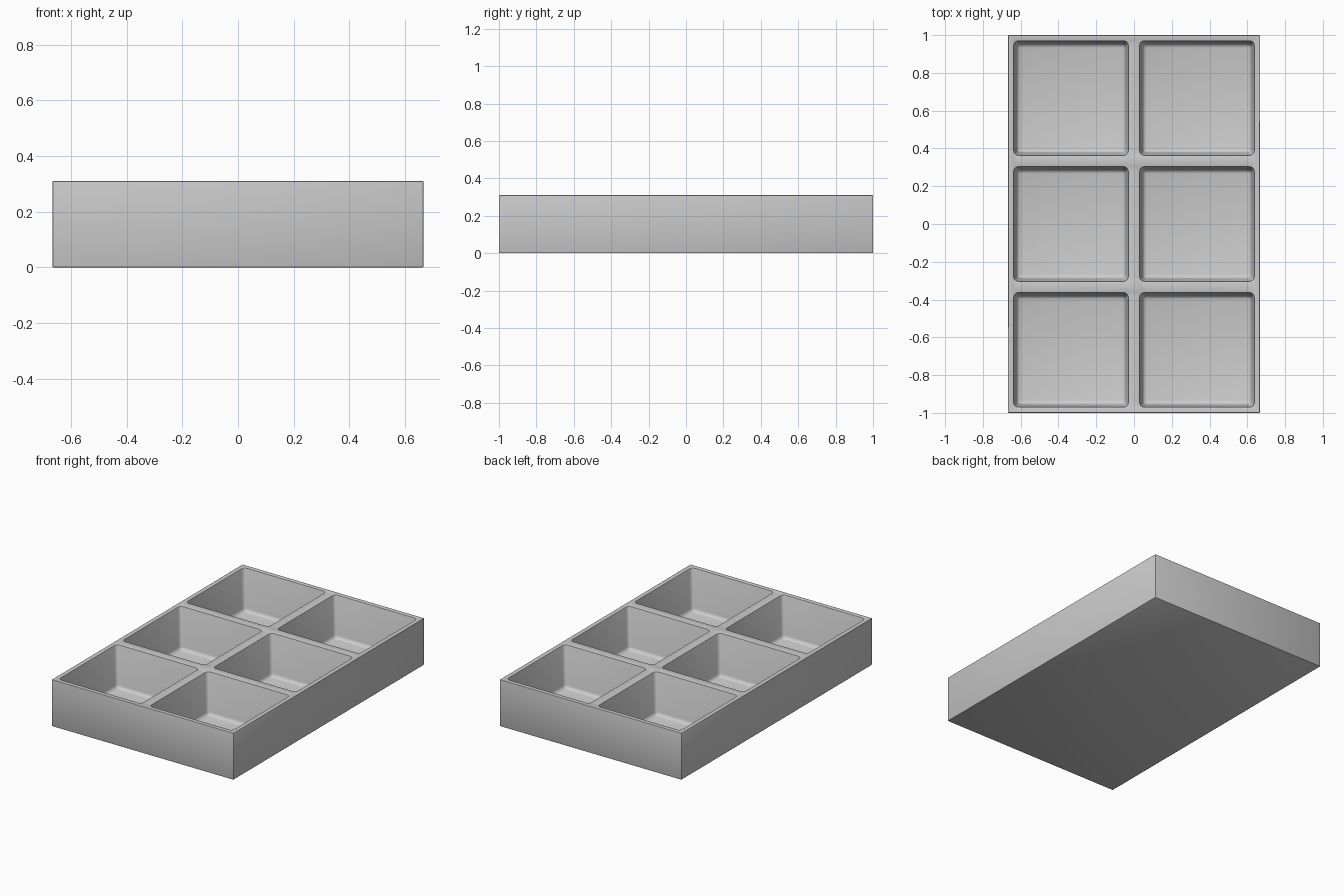
import bpy, bmesh

if "Cube" in bpy.data.objects:
    bpy.data.objects.remove(bpy.data.objects["Cube"])

CELL = 2 / 3
HEIGHT = 0.31
FLOOR = 0.03


def frustum(bm, cx, cy, bottom, top, z0, z1):
    """Square tapered block given half sizes at both ends; returns its vertices."""
    verts = bmesh.ops.create_cube(bm, size=2)["verts"]
    for v in verts:
        h, z = (top, z1) if v.co.z > 0 else (bottom, z0)
        v.co = (cx + v.co.x * h, cy + v.co.y * h, z)
    return verts


def to_object(bm, name):
    mesh = bpy.data.meshes.new(name)
    bm.to_mesh(mesh)
    bm.free()
    obj = bpy.data.objects.new(name, mesh)
    bpy.context.collection.objects.link(obj)
    return obj


# Outer block of the tray
bm = bmesh.new()
for v in bmesh.ops.create_cube(bm, size=1)["verts"]:
    v.co = (v.co.x * 2 * CELL, v.co.y * 2, (v.co.z + 0.5) * HEIGHT)
tray = to_object(bm, "compartment_tray")

# Six tapered pockets, rounded at the floor and in the corners
bm = bmesh.new()
for cx in (-CELL / 2, CELL / 2):
    for cy in (-CELL, 0, CELL):
        overshoot = 0.02
        frustum(bm, cx, cy, 0.288, 0.303, FLOOR, HEIGHT + overshoot)
edges = [e for e in bm.edges if min(v.co.z for v in e.verts) < HEIGHT]
bmesh.ops.bevel(bm, geom=edges, offset=0.022, segments=3, profile=0.5,
                affect='EDGES', clamp_overlap=True)
pockets = to_object(bm, "pocket_cutter")
pockets.hide_render = True
pockets.hide_viewport = False

cut = tray.modifiers.new("pockets", 'BOOLEAN')
cut.operation = 'DIFFERENCE'
cut.solver = 'EXACT'
cut.object = pockets

# Soft rim and outer edges
soft = tray.modifiers.new("soft_edges", 'BEVEL')
soft.width = 0.009
soft.segments = 2
soft.limit_method = 'ANGLE'
soft.angle_limit = 0.9

bpy.ops.object.select_all(action='DESELECT')
tray.select_set(True)
bpy.context.view_layer.objects.active = tray
bpy.ops.object.modifier_apply(modifier="pockets")
bpy.ops.object.modifier_apply(modifier="soft_edges")
bpy.data.objects.remove(pockets, do_unlink=True)
bpy.ops.object.shade_smooth_by_angle()
